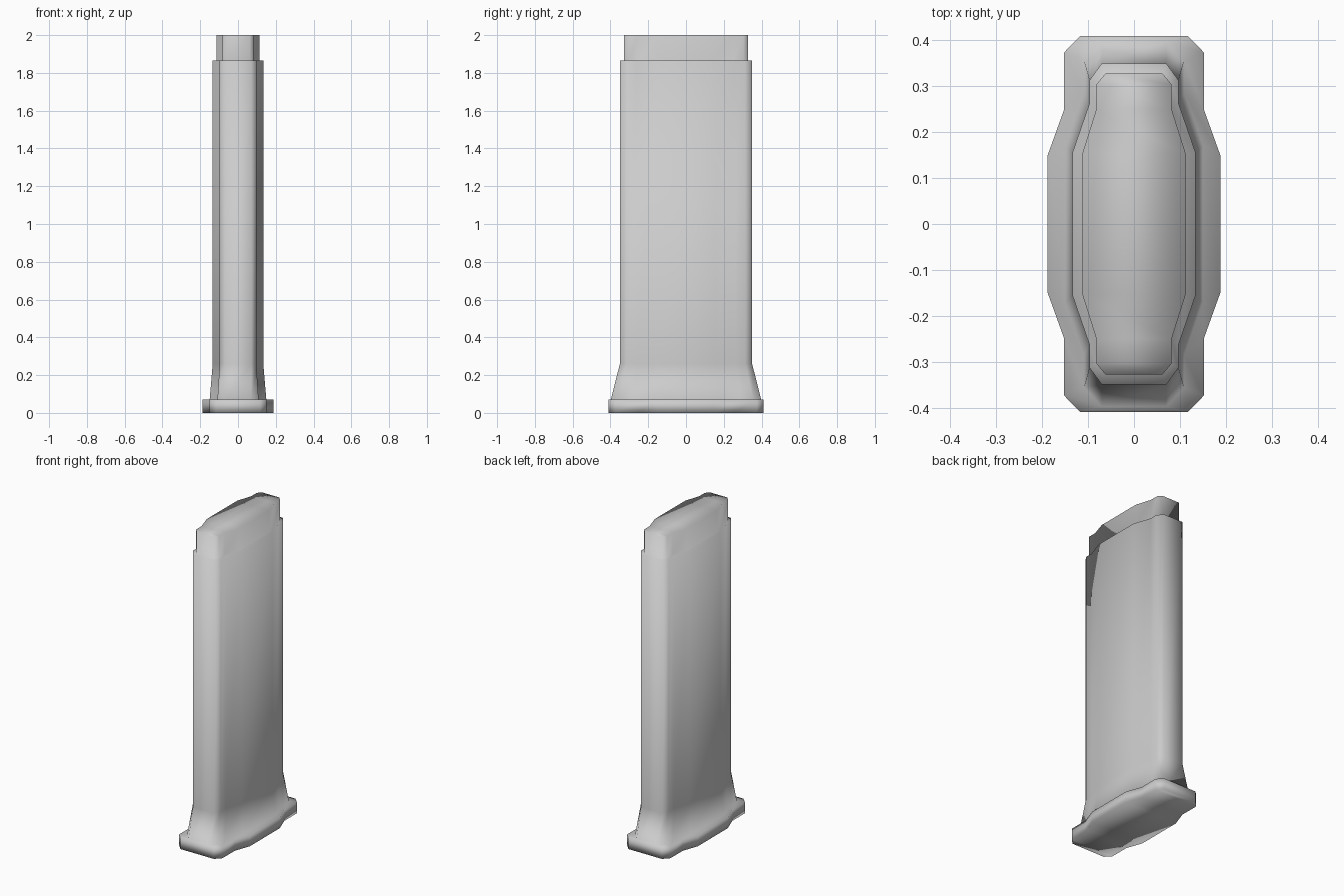
import bpy, bmesh

if "Cube" in bpy.data.objects:
    bpy.data.objects.remove(bpy.data.objects["Cube"])

def outline(q):
    """Mirror one quadrant of points into a full counter-clockwise outline."""
    right = [(x, -y) for x, y in reversed(q)] + q
    return right + [(-x, -y) for x, y in right]

# Quadrant outlines, from the side bulge round to the end chamfer
base = outline([(.188, .15), (.152, .25), (.152, .374), (.117, .41)])
foot = outline([(.15, .172), (.109, .287), (.109, .356), (.07, .398)])
body = outline([(.134, .156), (.097, .263), (.097, .313), (.07, .35)])
neck = outline([(.113, .152), (.082, .25), (.082, .304), (.062, .328)])

# Stacked sections: base plate, flared foot, shaft, stepped neck
sections = [(base, 0), (base, .07), (foot, .07), (body, .26),
            (body, 1.865), (neck, 1.865), (neck, 2)]

bm = bmesh.new()
rings = [[bm.verts.new((x, y, z)) for x, y in shape] for shape, z in sections]
n = len(base)
for a, b in zip(rings, rings[1:]):
    for i in range(n):
        j = (i + 1) % n
        bm.faces.new((a[i], a[j], b[j], b[i]))

# Caps, split into strips between the mirrored sides
for ring in (rings[0], rings[-1]):
    for i in range(n // 2 - 1):
        # pair each right-hand point with its left-hand mirror
        bm.faces.new((ring[i], ring[i + 1], ring[n - 2 - i], ring[n - 1 - i]))
bmesh.ops.recalc_face_normals(bm, faces=bm.faces)
for f in bm.faces:
    f.smooth = True

mesh = bpy.data.meshes.new("stepped_column")
bm.to_mesh(mesh)
bm.free()
bpy.context.collection.objects.link(bpy.data.objects.new("stepped_column", mesh))
